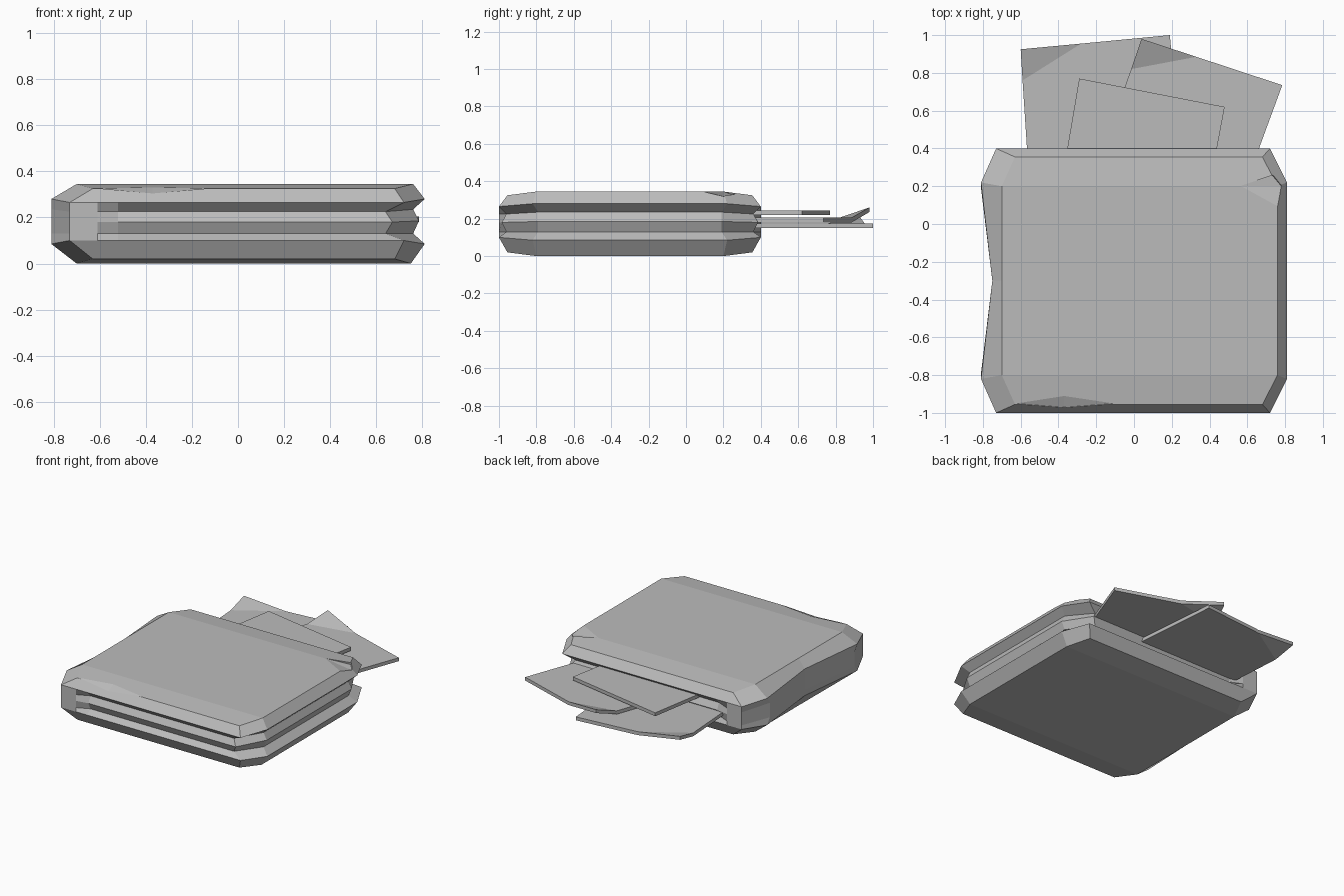
import bpy
import bmesh
from mathutils import Vector

cube = bpy.data.objects.get("Cube")
if cube:
    bpy.data.objects.remove(cube, do_unlink=True)

GREY = (0.5, 0.5, 0.5, 1)
mat = bpy.data.materials.new("plain grey")
mat.use_nodes = True
mat.diffuse_color = GREY
mat.node_tree.nodes["Principled BSDF"].inputs["Base Color"].default_value = GREY

MID_Y = -0.3


def finish(bm, name):
    bmesh.ops.recalc_face_normals(bm, faces=bm.faces)
    mesh = bpy.data.meshes.new(name)
    bm.to_mesh(mesh)
    bm.free()
    mesh.materials.append(mat)
    obj = bpy.data.objects.new(name, mesh)
    bpy.context.collection.objects.link(obj)
    return obj


def outline(z_side, z_end, right, corner, end, side, left, left_corner, pinch, spine_end):
    """One closed ring of the folder, symmetric front to back."""
    half = [(right, side, z_side), (corner, end, z_end), (-0.52, end, z_end),
            (-0.61, spine_end, z_end), (left_corner, spine_end, z_end), (left, side, z_side)]
    back = [Vector((x, MID_Y + y, z)) for x, y, z in half]
    front = [Vector((x, MID_Y - y, z)) for x, y, z in reversed(half)]
    return back + [Vector((pinch, MID_Y, z_side))] + front


# Folder: lofted rings, two covers with page grooves and a closed spine
def rim(z_side, z_end):
    return outline(z_side, z_end, 0.81, 0.72, 0.7, 0.52, -0.81, -0.73, -0.75, 0.7)


def inner(z_side, z_end, right, corner, end):
    return outline(z_side, z_end, right, corner, end, 0.49, -0.81, -0.73, -0.75, 0.7)


def cover(z_side, z_end, right):
    return outline(z_side, z_end, right, 0.68, 0.655, 0.5, -0.7, -0.63, -0.7, 0.655)


rings = [cover(0, 0.02, 0.75), rim(0.085, 0.1), inner(0.13, 0.13, 0.76, 0.64, 0.66),
         inner(0.185, 0.18, 0.785, 0.67, 0.685), inner(0.235, 0.225, 0.76, 0.64, 0.66),
         rim(0.28, 0.265), cover(0.345, 0.325, 0.76)]
bm = bmesh.new()
loops = [[bm.verts.new(p) for p in ring] for ring in rings]
n = len(loops[0])
for low, high in zip(loops, loops[1:]):
    for i in range(n):
        j = (i + 1) % n
        bm.faces.new((low[i], low[j], high[j], high[i]))
for cap in (loops[0], loops[-1]):
    bm.faces.new(cap[:6])
    bm.faces.new(cap[7:])
    bm.faces.new((cap[0], cap[5], cap[6], cap[7], cap[-1]))
folder = finish(bm, "folder")


# Worn dents in the top cover
def chip(obj, points):
    cutter_bm = bmesh.new()
    for p in points:
        cutter_bm.verts.new(p)
    bmesh.ops.convex_hull(cutter_bm, input=cutter_bm.verts)
    cutter = finish(cutter_bm, "dent_cutter")
    cutter.hide_render = True
    mod = obj.modifiers.new("dent", "BOOLEAN")
    mod.operation = "DIFFERENCE"
    mod.solver = "EXACT"
    mod.object = cutter
    graph = bpy.context.evaluated_depsgraph_get()
    result = bpy.data.meshes.new_from_object(obj.evaluated_get(graph))
    obj.modifiers.clear()
    obj.data = result
    bpy.data.objects.remove(cutter, do_unlink=True)


chip(folder, [(-0.63, -0.95, 0.326), (-0.1, -0.95, 0.326), (-0.37, -0.91, 0.331),
              (-0.37, -0.97, 0.303), (-0.37, -1.05, 0.4)])
chip(folder, [(0.56, 0.2, 0.346), (0.76, 0.09, 0.346), (0.73, 0.26, 0.322),
              (0.78, 0.2, 0.316), (0.78, 0.26, 0.4)])


# Loose sheets sticking out of the back, some with a raised corner
def sheet(name, z, body, tip=None):
    bm = bmesh.new()
    verts = [bm.verts.new((x, y, z)) for x, y in body]
    faces = [bm.faces.new(verts)]
    if tip:
        faces.append(bm.faces.new((verts[0], bm.verts.new(tip), verts[-1])))
    bmesh.ops.recalc_face_normals(bm, faces=faces)
    grown = bmesh.ops.extrude_face_region(bm, geom=faces, use_keep_orig=True)
    moved = [g for g in grown["geom"] if isinstance(g, bmesh.types.BMVert)]
    bmesh.ops.translate(bm, verts=moved, vec=(0, 0, 0.025))
    return finish(bm, name)


sheet("lower_sheet", 0.15, [(-0.28, 0.955), (0.19, 1.0), (0.25, 0.3), (-0.56, 0.3), (-0.59, 0.76)],
      (-0.6, 0.925, 0.19))
sheet("middle_sheet", 0.18, [(0.33, 0.885), (0.785, 0.735), (0.625, 0.3), (-0.2, 0.3), (-0.015, 0.82)],
      (0.04, 0.98, 0.235))
sheet("upper_sheet", 0.22, [(-0.29, 0.77), (0.48, 0.62), (0.42, 0.3), (-0.37, 0.3)])
